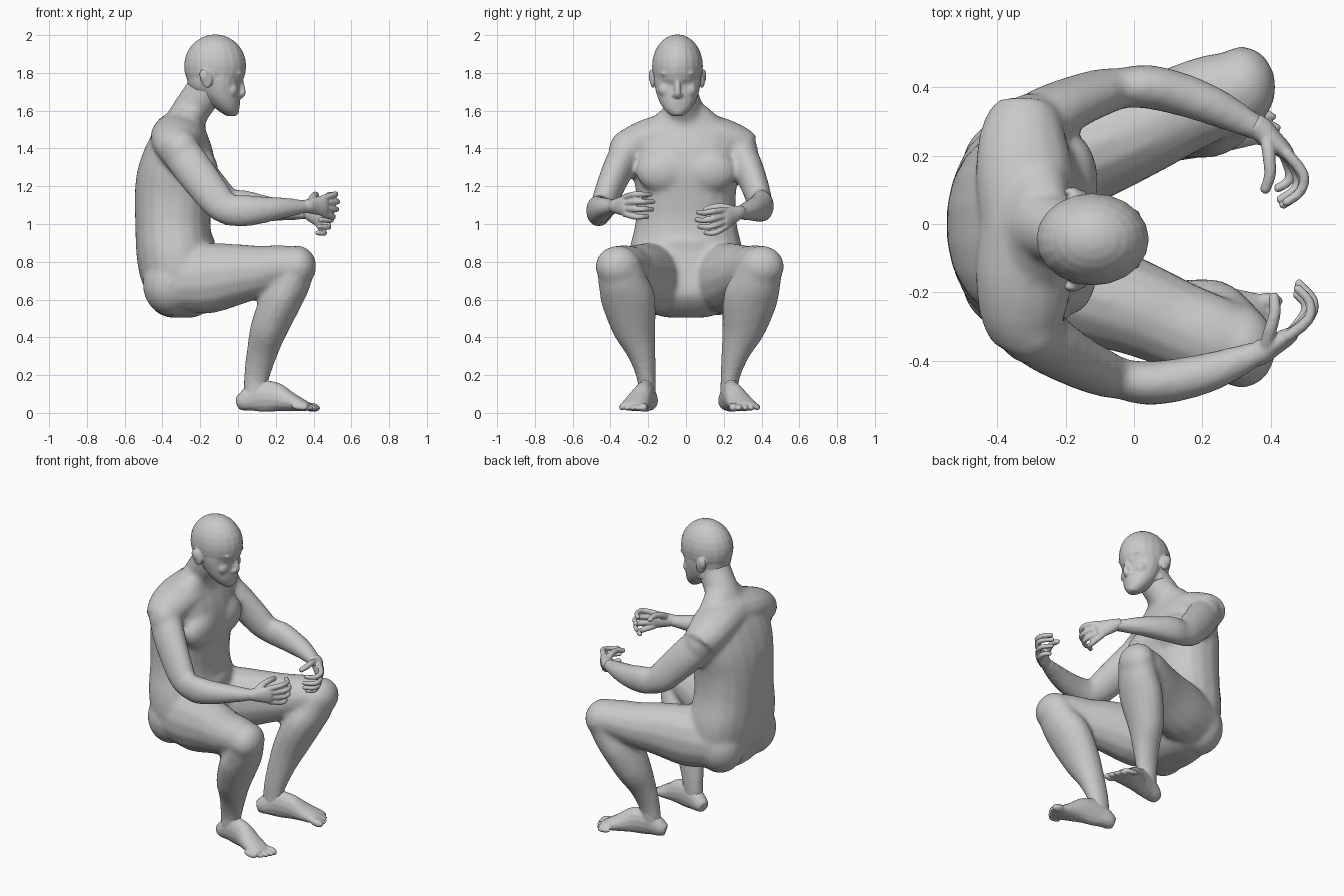
import bpy, bmesh, math
from mathutils import Vector, Matrix

if "Cube" in bpy.data.objects:
    bpy.data.objects.remove(bpy.data.objects["Cube"], do_unlink=True)

X, Y, Z = Vector((1, 0, 0)), Vector((0, 1, 0)), Vector((0, 0, 1))

grey = bpy.data.materials.new("matte grey")
grey.use_nodes = True
grey.diffuse_color = (0.58, 0.58, 0.58, 1)
grey.node_tree.nodes["Principled BSDF"].inputs["Base Color"].default_value = grey.diffuse_color


def refine(rings, steps):
    """Catmull-Rom interpolation of ring tuples."""
    padded = [rings[0]] + list(rings) + [rings[-1]]
    result = []
    for a, b, c, d in zip(padded, padded[1:], padded[2:], padded[3:]):
        for k in range(steps):
            t = k / steps
            result.append([q + t / 2 * (r - p + t * (2 * p - 5 * q + 4 * r - s + t * (3 * (q - r) + s - p)))
                           for p, q, r, s in zip(a, b, c, d)])
    result.append(list(rings[-1]))
    return result


def loft(bm, rings, ref=Y, axis=None, sides=14, steps=3, square=1.0):
    """Skin rings of (x, y, z, half size along ref, other half size)."""
    rings = refine(rings, steps)
    centres = [Vector(r[:3]) for r in rings]
    loops = []
    for i, ring in enumerate(rings):
        tangent = axis or (centres[min(i + 1, len(rings) - 1)] - centres[max(i - 1, 0)]).normalized()
        side = (ref - tangent * ref.dot(tangent)).normalized()
        other = tangent.cross(side)
        loop = []
        for k in range(sides):
            angle = math.tau * (k + 0.5) / sides
            c, s = math.cos(angle), math.sin(angle)
            c = math.copysign(abs(c) ** square, c) * max(ring[3], 0.002)
            s = math.copysign(abs(s) ** square, s) * max(ring[4], 0.002)
            loop.append(bm.verts.new(centres[i] + side * c + other * s))
        loops.append(loop)
    for low, high in zip(loops, loops[1:]):
        for k in range(sides):
            n = (k + 1) % sides
            bm.faces.new((low[k], low[n], high[n], high[k]))
    bm.faces.new(loops[0][::-1])
    bm.faces.new(loops[-1])


def ball(bm, centre, radii, tilt=0.0):
    """Ellipsoid, tilted about the y axis."""
    matrix = Matrix.Translation(centre) @ Matrix.Rotation(tilt, 4, "Y") @ Matrix.Diagonal((*radii, 1))
    bmesh.ops.create_uvsphere(bm, u_segments=20, v_segments=14, radius=1, matrix=matrix)


def fuse(name, bm, voxel, relax):
    """Turn overlapping pieces into one continuous skin."""
    bmesh.ops.recalc_face_normals(bm, faces=bm.faces)
    mesh = bpy.data.meshes.new(name)
    bm.to_mesh(mesh)
    bm.free()
    mesh.materials.append(grey)
    obj = bpy.data.objects.new(name, mesh)
    bpy.context.collection.objects.link(obj)
    remesh = obj.modifiers.new("skin", "REMESH")
    remesh.mode = "VOXEL"
    remesh.voxel_size = voxel
    remesh.use_smooth_shade = True
    smooth = obj.modifiers.new("relax", "SMOOTH")
    smooth.factor = 0.5
    smooth.iterations = relax


# Torso, lap fold and neck
body = bmesh.new()
loft(body, [(-.30, 0, .505, .10, .07), (-.30, 0, .54, .22, .14), (-.285, 0, .62, .28, .19),
            (-.31, 0, .72, .31, .21), (-.33, 0, .85, .305, .21), (-.345, 0, 1, .27, .20),
            (-.34, 0, 1.15, .265, .208), (-.325, 0, 1.28, .285, .21), (-.315, 0, 1.4, .29, .18),
            (-.305, 0, 1.5, .25, .135), (-.28, 0, 1.57, .17, .1), (-.26, 0, 1.63, .1, .08)],
     axis=Z, sides=20, square=0.88)
ball(body, (-.2, 0, .89), (.08, .2, .08))
loft(body, [(-.30, 0, 1.5, .14, .11), (-.25, -.01, 1.6, .105, .1),
            (-.195, -.03, 1.68, .098, .1), (-.16, -.045, 1.76, .09, .09)])

# Limbs: each side has its own reach
for side, spread, tuck, rise in ((-1, .9, 0, 0), (1, 1, .1, .04)):
    def arm_ring(x, y, z, w, h):
        y -= tuck * max(0, (x + .55) / .92)
        return (x, side * y, z + rise * (1 - abs(x + .05) / .22), w, h)

    # Chest, shoulder yoke and buttock
    ball(body, (-.185, side * .12, 1.28), (.08, .145, .115))
    loft(body, [(-.31, 0, 1.48, .14, .12), (-.32, side * .14, 1.465, .145, .112),
                (-.325, side * .25, 1.43, .13, .105), (-.315, side * .32, 1.385, .105, .1)], ref=X)
    ball(body, arm_ring(-.3, .31, 1.385, 0, 0)[:3], (.1, .1, .115))
    ball(body, (-.36, side * .16, .68), (.145, .15, .165))

    # Arm
    loft(body, [arm_ring(*r) for r in (
        (-.34, .28, 1.43, .085, .10), (-.26, .345, 1.32, .085, .106), (-.17, .4, 1.2, .075, .1),
        (-.09, .437, 1.1, .068, .09), (-.03, .455, 1.06, .06, .07))])
    loft(body, [arm_ring(*r) for r in (
        (-.07, .445, 1.07, .055, .078), (.03, .465, 1.07, .065, .085), (.13, .455, 1.075, .064, .073),
        (.23, .43, 1.085, .058, .058), (.32, .395, 1.09, .045, .042), (.38, .37, 1.095, .034, .034))])

    def leg(rings):
        loft(body, [(x, side * spread * y, z, w, h) for x, y, z, w, h in rings])

    # Thigh, knee and shin
    leg([(-.36, .17, .70, .14, .15), (-.18, .205, .71, .16, .188), (0, .27, .735, .142, .162),
         (.12, .325, .75, .132, .138), (.24, .375, .775, .125, .115), (.33, .40, .775, .108, .098)])
    ball(body, (.315, side * spread * .4, .775), (.1, .12, .11))
    leg([(.32, .4, .8, .115, .095), (.28, .372, .69, .132, .104), (.23, .34, .6, .145, .11),
         (.165, .305, .45, .118, .1), (.13, .265, .33, .08, .084), (.1, .235, .2, .053, .07),
         (.085, .225, .08, .045, .06)])

    # Foot with five toes
    foot = bmesh.new()
    loft(foot, [(x, side * spread * y, z, w, h) for x, y, z, w, h in (
        (0, .205, .05, .03, .035), (.03, .215, .06, .047, .052), (.1, .23, .085, .05, .08),
        (.19, .25, .085, .056, .08), (.27, .28, .06, .068, .054), (.35, .305, .038, .074, .03),
        (.375, .31, .032, .07, .02))])
    loft(foot, [(.1, side * spread * .235, .19, .046, .06), (.09, side * spread * .228, .06, .047, .062)])
    for toe in range(5):
        size = .024 if toe == 0 else .019 - toe * .001
        y = side * spread * (.25 + toe * .032)
        reach = .42 - toe * toe * .004
        ball(foot, (reach - .03, y, .03), (.046, size, size), .15)
    fuse("left_foot" if side > 0 else "right_foot", foot, .007, 3)

    # Hand: local axes are forward, palm direction and thumb side
    wrist = Vector(arm_ring(.38, .37, 1.095, 0, 0)[:3])
    forward = Vector((.7, -.65, -.28) if side > 0 else (.85, .5, .02)).normalized()
    palm = Vector((-forward.y, forward.x, 0)).normalized() * -side
    up = forward.cross(palm) * -side

    def digit(points, radius):
        rings = []
        for i, (a, b, c) in enumerate(points):
            r = radius * (1 - .08 * i)
            rings.append((*(wrist + forward * a + palm * b + up * c), r, r))
        loft(hand, rings, ref=up, sides=10)
        ball(hand, rings[-1][:3], [rings[-1][3]] * 3)

    hand = bmesh.new()
    loft(hand, [(*(wrist + forward * a), w, h) for a, w, h in (
        (-.045, .03, .03), (-.01, .038, .037), (.035, .047, .031), (.08, .054, .026), (.105, .048, .018))],
        ref=up)
    for k in range(4):
        c = .04 - k * .027
        length = (.98, 1.08, 1.03, .85)[k]
        fan = c * 1.45
        digit([(.08, 0, c), (.08 + .08 * length, .012 + k * .005, fan),
               (.08 + .11 * length, .055, fan), (.08 + .1 * length, .108 * length, fan)], .0175)
    digit([(.015, .01, .025), (.05, .045, .05), (.085, .08, .058), (.105, .118, .052)], .021)
    fuse("left_hand" if side > 0 else "right_hand", hand, .006, 2)

fuse("body", body, .014, 9)

# Head: skull, nape, face and jaw
head = bmesh.new()
mid = -.045
ball(head, (-.121, mid, 1.836), (.165, .135, .168))
ball(head, (-.175, mid, 1.77), (.095, .108, .11))
loft(head, [(-.035, mid, 1.572, .03, .025), (-.05, mid, 1.6, .064, .055), (-.07, mid, 1.64, .092, .08),
            (-.09, mid, 1.69, .112, .1), (-.1, mid, 1.76, .126, .112), (-.1, mid, 1.84, .126, .132)],
     axis=Z, sides=20)
loft(head, [(-.19, -.02, 1.66, .09, .09), (-.15, mid, 1.78, .1, .1)])
# Nose, lips and chin
loft(head, [(.006, mid, 1.79, .014, .016), (.015, mid, 1.74, .015, .018),
            (.024, mid, 1.695, .019, .018), (.01, mid, 1.675, .022, .014)])
ball(head, (-.004, mid, 1.648), (.017, .038, .009))
ball(head, (-.008, mid, 1.63), (.019, .032, .011))
ball(head, (-.02, mid, 1.597), (.026, .036, .024))
# Brows, eyes, cheeks, nostrils and ears
for side in (-1, 1):
    ball(head, (.004, mid + side * .045, 1.797), (.02, .045, .014))
    ball(head, (-.008, mid + side * .046, 1.762), (.016, .024, .01))
    ball(head, (-.034, mid + side * .06, 1.71), (.034, .042, .04))
    ball(head, (.008, mid + side * .018, 1.683), (.016, .011, .011))
    ball(head, (-.168, mid + side * .13, 1.768), (.032, .016, .05), -.2)
    ball(head, (-.18, mid + side * .139, 1.785), (.024, .014, .036), -.2)
fuse("head", head, .007, 4)
